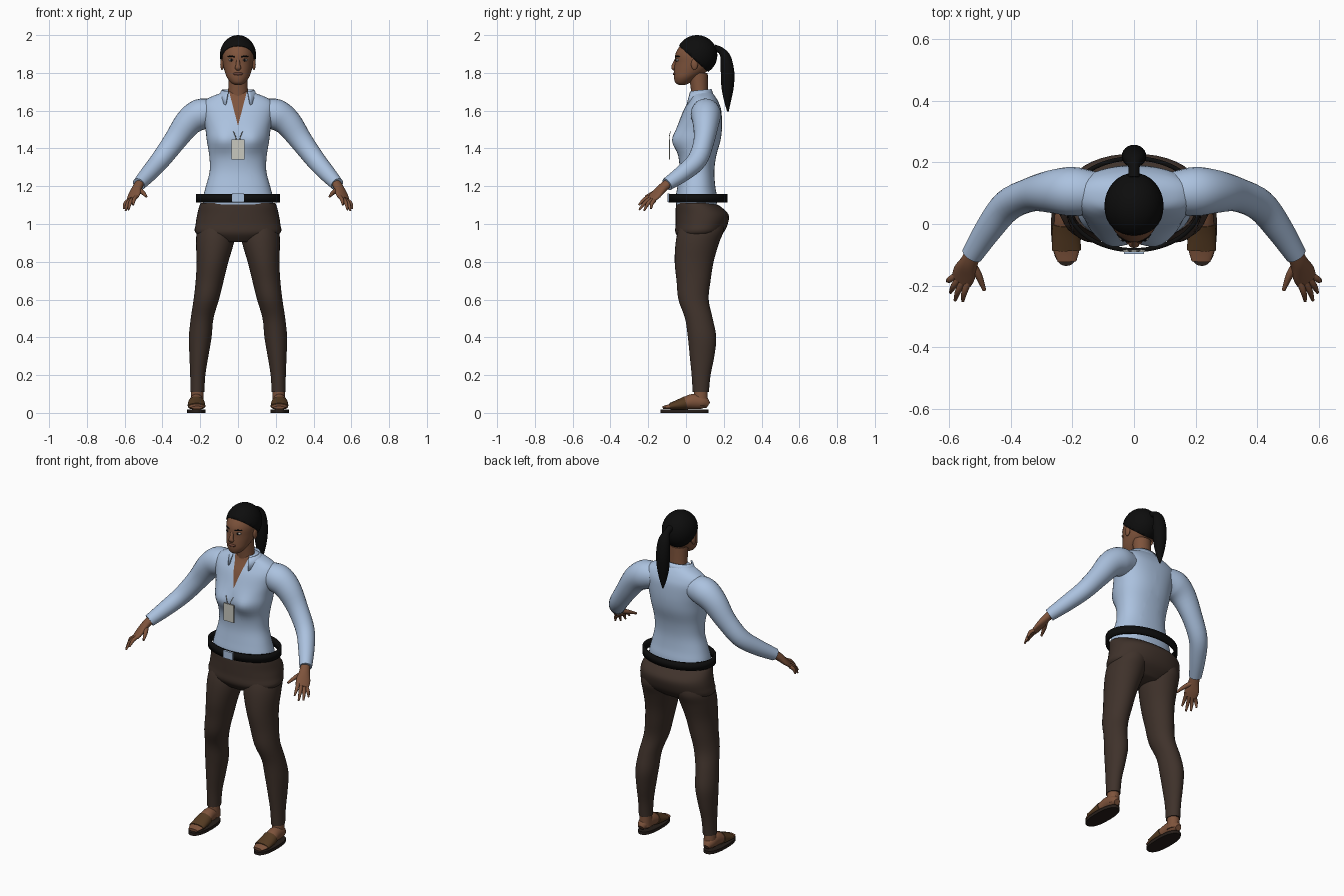
import bpy
import bmesh
import math
from mathutils import Vector, Matrix

default_cube = bpy.data.objects.get("Cube")
if default_cube:
    bpy.data.objects.remove(default_cube, do_unlink=True)


def make_material(name, red, green, blue):
    material = bpy.data.materials.new(name)
    material.use_nodes = True
    colour = (red, green, blue, 1)
    material.diffuse_color = colour
    shader = material.node_tree.nodes["Principled BSDF"]
    shader.inputs["Base Color"].default_value = colour
    shader.inputs["Roughness"].default_value = 0.8
    return material


skin = make_material("brown skin", .21, .088, .045)
shirt_blue = make_material("light blue cloth", .41, .54, .74)
trouser_brown = make_material("dark brown cloth", .05, .032, .024)
black = make_material("black hair and leather", .004, .004, .004)
sandal_brown = make_material("sandal brown", .09, .043, .016)
sole_dark = make_material("dark sole", .02, .013, .01)
badge_grey = make_material("badge grey", .58, .58, .52)
eye_white = make_material("eye white", .5, .46, .42)
lip_brown = make_material("lip brown", .15, .055, .035)


def finish(name, bm, materials, mirror=False, thickness=0, angle=50):
    """Turn a bmesh into a smooth shaded object."""
    bmesh.ops.recalc_face_normals(bm, faces=bm.faces)
    mesh = bpy.data.meshes.new(name)
    bm.to_mesh(mesh)
    bm.free()
    for material in materials:
        mesh.materials.append(material)
    mesh.shade_smooth()
    mesh.set_sharp_from_angle(angle=math.radians(angle))
    obj = bpy.data.objects.new(name, mesh)
    bpy.context.collection.objects.link(obj)
    if thickness:
        solid = obj.modifiers.new("Thickness", "SOLIDIFY")
        solid.thickness = thickness
    if mirror:
        obj.modifiers.new("Mirror", "MIRROR").use_mirror_merge = False
    return obj


def smooth_path(points, steps):
    """Catmull-Rom interpolation of rows of numbers."""
    rows = [Vector(p) for p in points]
    rows = [rows[0]] + rows + [rows[-1]]
    result = []
    for a, b, c, d in zip(rows, rows[1:], rows[2:], rows[3:]):
        for i in range(steps):
            t = i / steps
            result.append(b + (c - a) * (t / 2) + (a * 2 - b * 5 + c * 4 - d) * (t * t / 2)
                          + (b * 3 - a - c * 3 + d) * (t ** 3 / 2))
    return result + [rows[-1]]


def loft_mesh(points, side=None, sides=24, steps=4, power=2, caps=True):
    """Skin elliptical rings (x, y, z, radius a, radius b); level unless side is given."""
    bm = bmesh.new()
    path = smooth_path(points, steps)
    centres = [Vector(p[:3]) for p in path]
    rings = []
    for i, row in enumerate(path):
        across, over = Vector((1, 0, 0)), Vector((0, 1, 0))
        if side:
            along = (centres[min(i + 1, len(path) - 1)] - centres[max(i - 1, 0)]).normalized()
            across = Vector(side)
            across = (across - along * across.dot(along)).normalized()
            over = along.cross(across)
        ring = []
        for k in range(sides):
            angle = math.tau * k / sides
            c, s = math.cos(angle), math.sin(angle)
            c = math.copysign(abs(c) ** (2 / power), c)
            s = math.copysign(abs(s) ** (2 / power), s)
            ring.append(bm.verts.new(centres[i] + across * (c * row[3]) + over * (s * row[4])))
        rings.append(ring)
    for low, high in zip(rings, rings[1:]):
        for k in range(sides):
            n = (k + 1) % sides
            bm.faces.new((low[k], low[n], high[n], high[k]))
    if caps:
        bm.faces.new(rings[0])
        bm.faces.new(rings[-1])
    return bm


def loft(name, points, material, mirror=False, **options):
    return finish(name, loft_mesh(points, **options), [material], mirror)


def stack(rows):
    """Centred level rings from (z, y, half width, half depth)."""
    return [(0, y, z, a, b) for z, y, a, b in rows]


def ball_mesh(centre, size):
    bm = bmesh.new()
    matrix = Matrix.Translation(centre) @ Matrix.Diagonal((*size, 1))
    bmesh.ops.create_uvsphere(bm, u_segments=32, v_segments=20, radius=1, matrix=matrix)
    return bm


def box(name, centre, size, material):
    bm = bmesh.new()
    matrix = Matrix.Translation(centre) @ Matrix.Diagonal((*size, 1))
    bmesh.ops.create_cube(bm, size=1, matrix=matrix)
    return finish(name, bm, [material])


# Shirt body: bust shaping, then a V neck cut into the front
torso = loft_mesh(stack([
    (1.09, .055, .185, .105), (1.14, .055, .185, .11), (1.2, .055, .17, .1),
    (1.28, .058, .15, .092), (1.36, .06, .152, .1), (1.44, .062, .165, .12),
    (1.5, .07, .172, .12), (1.56, .08, .185, .11), (1.61, .088, .195, .097),
    (1.645, .092, .185, .08), (1.67, .092, .15, .066), (1.69, .088, .1, .055),
    (1.7, .085, .075, .045)]), sides=48, power=2.3)
for v in torso.verts:
    if v.co.y < .02:
        bump = ((abs(v.co.x) - .08) / .06) ** 2 + ((v.co.z - 1.44) / .06) ** 2
        v.co.y -= .024 * math.exp(-bump)
neck_point, neck_slope = 1.52, .26
for sign in (1, -1):
    bmesh.ops.bisect_plane(torso, geom=torso.verts[:] + torso.edges[:] + torso.faces[:],
                           plane_co=(0, 0, neck_point), plane_no=(sign, 0, -neck_slope))
for f in torso.faces:
    c = f.calc_center_median()
    f.material_index = int(c.y < .08 and abs(c.x) < neck_slope * (c.z - neck_point))
finish("shirt_body", torso, [shirt_blue, skin])

# Collar, open at the front
collar = bmesh.new()
pairs = []
for i in range(33):
    t = i / 16 - 1
    angle, drop = math.radians(142) * t, t * t
    s, c = math.sin(angle), math.cos(angle)
    pairs.append((
        collar.verts.new((.108 * s, .085 + .064 * c - .032 * drop, 1.672 - .042 * drop)),
        collar.verts.new((.088 * s, .083 + .053 * c - .02 * drop, 1.714 - .012 * drop))))
for (a, b), (c, d) in zip(pairs, pairs[1:]):
    collar.faces.new((a, c, d, b))
finish("shirt_collar", collar, [shirt_blue], thickness=.008)

# Sleeves and hands
loft("sleeve", [(.13, .1, 1.59, .07, .07), (.2, .105, 1.58, .08, .082), (.265, .105, 1.535, .07, .073),
                (.335, .095, 1.44, .055, .06), (.41, .06, 1.34, .052, .052),
                (.47, -.015, 1.27, .045, .045), (.525, -.1, 1.21, .035, .035)],
     shirt_blue, mirror=True, side=(0, 1, 0))
spread = Vector((.84, .25, -.46))
loft("palm", [(.515, -.085, 1.225, .026, .022), (.535, -.125, 1.19, .03, .022),
              (.55, -.16, 1.155, .04, .017), (.56, -.185, 1.132, .036, .012)],
     skin, mirror=True, side=spread)
finger_tips = {"index_finger": (.555, -.25, 1.1), "middle_finger": (.58, -.247, 1.075),
               "ring_finger": (.595, -.222, 1.07), "little_finger": (.605, -.185, 1.08)}
for i, (name, tip) in enumerate(finger_tips.items()):
    base = Vector((.557, -.175, 1.137)) + spread * (.018 * (i - 1.5))
    middle = base.lerp(Vector(tip), .5) + Vector((.005, -.004, .006))
    loft(name, [(*base, .011, .011), (*middle, .01, .01), (*tip, .005, .005)],
         skin, mirror=True, side=spread, sides=12)
loft("thumb", [(.53, -.125, 1.185, .014, .014), (.505, -.165, 1.168, .012, .012),
               (.485, -.215, 1.145, .006, .006)], skin, mirror=True, side=(0, 0, 1), sides=12)

# Trousers
loft("trouser_hips", stack([(.905, .06, .13, .08), (.95, .07, .222, .125), (1, .083, .224, .138),
                            (1.05, .085, .216, .14), (1.09, .066, .206, .12), (1.11, .05, .198, .1)]),
     trouser_brown, sides=40, power=2.2)
loft("trouser_leg", [(.215, .078, .11, .037, .043), (.213, .08, .2, .04, .05),
                     (.207, .085, .3, .05, .065), (.2, .085, .4, .06, .075),
                     (.19, .068, .5, .06, .073), (.168, .04, .6, .067, .08),
                     (.15, .04, .7, .074, .09), (.135, .043, .8, .084, .103),
                     (.122, .06, .9, .1, .115), (.115, .08, .97, .1, .12),
                     (.1, .09, 1.05, .08, .1)], trouser_brown, mirror=True, sides=32)

# Belt and buckle
belt = loft_mesh(stack([(1.115, .064, .222, .156), (1.16, .064, .222, .156)]),
                 sides=64, steps=1, caps=False)
finish("belt", belt, [black], thickness=.014)
box("belt_buckle", (0, -.093, 1.138), (.065, .009, .045), shirt_blue)

# Name badge with clip cords
box("badge", (0, -.088, 1.394), (.07, .006, .106), badge_grey)
loft("badge_cord", [(.01, -.088, 1.447, .002, .002), (.014, -.088, 1.465, .002, .002),
                    (.024, -.082, 1.49, .002, .002)], badge_grey, mirror=True, side=(1, 0, 0), sides=6)

# Feet and sandals
loft("foot", [(.22, .118, .04, .018, .016), (.22, .09, .055, .034, .035), (.22, .035, .06, .037, .04),
              (.22, -.025, .046, .041, .027), (.219, -.08, .034, .043, .015),
              (.217, -.122, .028, .03, .008)], skin, mirror=True, side=(1, 0, 0))
loft("ankle", [(.217, .078, .04, .035, .038), (.215, .078, .13, .032, .036)], skin, mirror=True)
loft("sandal_strap", [(.22, .0, .053, .044, .036), (.22, -.03, .045, .046, .03),
                      (.219, -.085, .034, .047, .018)], sandal_brown, mirror=True, side=(1, 0, 0))
loft("sandal_sole", [(.22, -.008, 0, .049, .128), (.22, -.008, .018, .049, .128)],
     sole_dark, mirror=True, steps=1, sides=40, power=2.4)

# Neck and head
loft("neck", stack([(1.6, .08, .06, .045), (1.7, .072, .052, .045), (1.8, .065, .052, .05)]), skin)
loft("head", stack([(1.737, -.02, .018, .018), (1.747, -.018, .036, .038), (1.775, -.002, .058, .062),
                    (1.81, .025, .071, .089), (1.85, .044, .08, .104), (1.9, .05, .084, .106),
                    (1.95, .053, .07, .08), (1.985, .055, .035, .045)]), skin, sides=32)
loft("nose", [(0, -.052, 1.875, .008, .006), (0, -.064, 1.84, .012, .011),
              (0, -.066, 1.826, .017, .011), (0, -.06, 1.815, .009, .006)],
     skin, side=(1, 0, 0), sides=16)
finish("lips", ball_mesh((0, -.058, 1.795), (.026, .012, .009)), [lip_brown])
finish("ear", ball_mesh((.084, .045, 1.845), (.01, .018, .03)), [skin], mirror=True)
finish("eye", ball_mesh((.035, -.043, 1.868), (.015, .012, .007)), [eye_white], mirror=True)
finish("iris", ball_mesh((.035, -.05, 1.868), (.007, .007, .007)), [black], mirror=True)
loft("eyebrow", [(.016, -.056, 1.884, .003, .003), (.036, -.049, 1.889, .003, .004),
                 (.055, -.034, 1.886, .002, .002)], black, mirror=True, side=(0, 1, 0), sides=8)

# Hair cap trimmed along a sloping hairline, and a ponytail
hair = ball_mesh((0, .058, 1.894), (.096, .108, .106))
bmesh.ops.bisect_plane(hair, geom=hair.verts[:] + hair.edges[:] + hair.faces[:],
                       plane_co=(0, 0, 1.91), plane_no=(0, -.9, -1), clear_outer=True)
finish("hair_cap", hair, [black], thickness=.008)
loft("ponytail", [(0, .15, 1.93, .02, .02), (0, .185, 1.918, .018, .018), (0, .21, 1.88, .034, .028),
                  (0, .22, 1.8, .04, .036), (0, .22, 1.72, .035, .032), (0, .22, 1.65, .022, .018),
                  (0, .222, 1.595, .004, .004)], black, side=(1, 0, 0))
